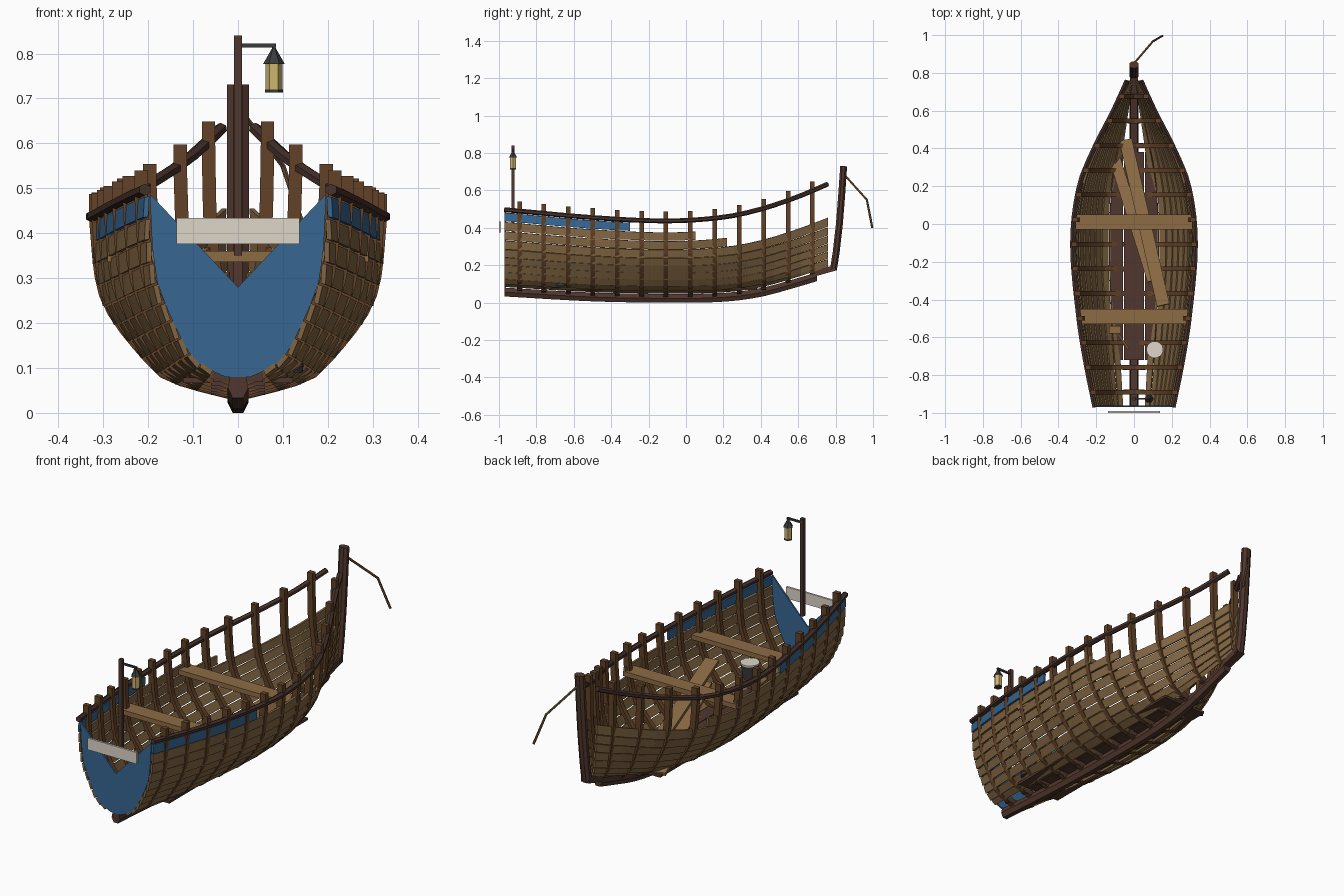
import bpy, bmesh, math
from mathutils import Vector as V

if "Cube" in bpy.data.objects:
    bpy.data.objects.remove(bpy.data.objects["Cube"])


def material(name, hexa):
    m = bpy.data.materials.new(name)
    c = [int(hexa[i:i + 2], 16) / 255 for i in (0, 2, 4)]
    m.diffuse_color = [((v + .055) / 1.055) ** 2.4 if v > .04 else v / 12.92 for v in c] + [1]
    m.use_nodes = True
    m.node_tree.nodes["Principled BSDF"].inputs["Base Color"].default_value = m.diffuse_color
    return m


PLANK = material("weathered_plank", "816542")
BENCH = material("bench_wood", "8D6C45")
RIB = material("rib_brown", "624227")
RAIL = material("rail_dark_brown", "44302A")
KEEL = material("keel_red_brown", "50372D")
BLUE = material("blue_paint", "376692")
PALE = material("pale_board", "DED6C8")
METAL = material("dark_metal", "3A3A3C")
GLASS = material("lamp_glass", "CDB670")
ROPE = material("rope", "70583A")


def loft(name, rings, mat):
    """Join equal rings of points into a closed, capped solid."""
    bm = bmesh.new()
    vs = [[bm.verts.new(p) for p in r] for r in rings]
    n = len(rings[0])
    for a, b in zip(vs, vs[1:]):
        for i in range(n):
            j = (i + 1) % n
            bm.faces.new((a[i], a[j], b[j], b[i]))
    bm.faces.new(vs[0])
    bm.faces.new(vs[-1])
    bmesh.ops.recalc_face_normals(bm, faces=bm.faces)
    me = bpy.data.meshes.new(name)
    bm.to_mesh(me)
    bm.free()
    me.materials.append(mat)
    ob = bpy.data.objects.new(name, me)
    bpy.context.collection.objects.link(ob)
    return ob


def tube(name, pts, ra, rb, n, mat, up=(0, 0, 1)):
    """Sweep an n-sided section; ra is the sideways radius, rb the other."""
    pts = [V(p) for p in pts]
    rings = []
    for i, p in enumerate(pts):
        t = (pts[min(i + 1, len(pts) - 1)] - pts[max(i - 1, 0)]).normalized()
        a = t.cross(V(up)).normalized()
        b = a.cross(t)
        ang = [2 * math.pi * (k + .5) / n for k in range(n)]
        rings.append([p + a * ra * math.cos(q) + b * rb * math.sin(q) for q in ang])
    return loft(name, rings, mat)


def bar(name, p, q, w, h, mat, up=(0, 0, 1)):
    return tube(name, [p, q], w / 2 * math.sqrt(2), h / 2 * math.sqrt(2), 4, mat, up)


def turned(name, x, y, profile, n, mat):
    """Vertical turned part from (radius, height) pairs."""
    return loft(name, [[(x + r * math.cos(2 * math.pi * k / n), y + r * math.sin(2 * math.pi * k / n), z)
                        for k in range(n)] for r, z in profile], mat)


def smooth(table, x):
    """Cubic interpolation through (x, value) pairs."""
    m = len(table)

    def slope(i):
        a, b = table[max(i - 1, 0)], table[min(i + 1, m - 1)]
        return (b[1] - a[1]) / (b[0] - a[0])
    i = max(0, min(m - 2, sum(1 for p in table if p[0] <= x) - 1))
    (x0, y0), (x1, y1) = table[i], table[i + 1]
    d = x1 - x0
    u = (x - x0) / d
    return ((2 * u**3 - 3 * u**2 + 1) * y0 + (u**3 - 2 * u**2 + u) * d * slope(i)
            + (3 * u**2 - 2 * u**3) * y1 + (u**3 - u**2) * d * slope(i + 1))


# Hull lines: half width, gunwale height and keel height along y
WIDTH = [(-.97, .205), (-.75, .25), (-.5, .29), (-.1, .323), (.2, .288), (.4, .209), (.6, .107), (.76, .034)]
SHEER = [(-.97, .497), (-.5, .455), (-.1, .437), (.2, .457), (.4, .5), (.6, .567), (.76, .635)]
BASE = [(-.97, .068), (-.5, .042), (-.1, .035), (.2, .04), (.4, .066), (.6, .12), (.76, .168)]
SECTION = [(0, 0), (.3, .06), (.5, .11), (.66, .24), (.83, .41), (.92, .53), (.97, .7), (1, 1)]
ARC = [0]
for a, b in zip(SECTION, SECTION[1:]):
    ARC.append(ARC[-1] + math.hypot((b[0] - a[0]) * .32, (b[1] - a[1]) * .4))
ARC = [a / ARC[-1] for a in ARC]


def hull(y, t):
    """Point (x, z) on the hull, t running from the keel to the gunwale."""
    i = max(0, min(len(ARC) - 2, sum(1 for a in ARC if a <= t) - 1))
    u = (t - ARC[i]) / (ARC[i + 1] - ARC[i])
    fx, fz = [SECTION[i][k] * (1 - u) + SECTION[i + 1][k] * u for k in (0, 1)]
    b = smooth(BASE, y)
    return V((fx * smooth(WIDTH, y), b + fz * (smooth(SHEER, y) - b)))


def normal(y, t):
    d = (hull(y, min(1, t + .03)) - hull(y, max(0, t - .03))).normalized()
    return V((d.y, -d.x))


def span(a, b, n):
    return [a + (b - a) * i / n for i in range(n + 1)]


# Planking, the upper runs broken short, the top one painted
for s, side in ((1, "right"), (-1, "left")):
    for k in range(10):
        t0, t1 = .162 + .082 * k, .162 + .082 * k + .074
        end = {9: -.3, 8: .05, 7: .22}.get(k, .76)
        rings = []
        for y in span(-.97, end, 24):
            ring = []
            for t, d in ((t0, -.002), (t0, .009), (t1, .004), (t1, -.007)):
                p = hull(y, t) + normal(y, t) * d
                ring.append((s * p.x, y, p.y))
            rings.append(ring)
        loft(f"{side}_plank_{k}", rings, BLUE if k == 9 else PLANK)
    # Gunwale rail
    tube(side + "_rail", [(s * (smooth(WIDTH, y) + .002), y, smooth(SHEER, y)) for y in span(-.97, .757, 24)],
         .015, .013, 6, RAIL)

# Ribs with floor timbers across the keel
for i in range(13):
    y = -.89 + i * .1305
    for s, side in ((1, "right"), (-1, "left")):
        rings = []
        for t in span(.0, 1, 13):
            p, n = hull(y, t), normal(y, t)
            rings.append([(s * (p.x + n.x * a), y + b, p.y + n.y * a)
                          for a, b in ((-.021, -.012), (.009, -.012), (.009, .012), (-.021, .012))])
        rings.append([(x, q, smooth(SHEER, y) + .05) for x, q, z in rings[-1]])
        loft(f"{side}_rib_{i}", rings, RIB)
    w = min(.06, smooth(WIDTH, y) * .25)
    z = smooth(BASE, y) + .016
    bar(f"floor_timber_{i}", (-w, y, z), (w, y, z), .026, .022, KEEL)

# Keel, stem foot and stem post
loft("keel", [[(x, y, smooth(BASE, y) + d) for x, d in
               ((-.012, -.035), (.012, -.035), (.023, -.012), (.018, .012), (-.018, .012), (-.023, -.012))]
              for y in span(-.97, .7, 24)], KEEL)
bar("stem_foot", (0, .675, .152), (0, .8, .187), .044, .03, KEEL)
tube("stem_post", [(0, .788, .175), (0, .803, .27), (0, .82, .42), (0, .832, .57), (0, .843, .73)],
     .026, .02, 8, KEEL, (0, 1, 0))

# Floor boards
for name, x, w in (("left", -.09, .065), ("middle", 0, .108), ("right", .09, .065)):
    bar(name + "_floor_board", (x, -.72, .073), (x, .38, .073), w, .012, KEEL)

# Transom with V-shaped notch
half = [hull(-.97, t) for t in span(.08, .985, 14)]
outline = [(p.x * .96, p.y) for p in half] + [(0, .28)] + [(-p.x * .96, p.y) for p in reversed(half)]
loft("transom", [[(x, y, z) for x, z in outline] for y in (-.97, -.962)], BLUE)

# Blank board on the stern
bar("stern_board", (-.137, -.995, .405), (.137, -.995, .405), .01, .058, PALE)

# Benches and loose planks
bar("middle_bench", (-.31, .01, .348), (.31, .01, .348), .08, .024, BENCH)
bar("rear_bench", (-.29, -.49, .348), (.29, -.49, .348), .08, .024, BENCH)
bar("loose_plank_1", (-.045, .445, .105), (.155, -.43, .275), .068, .016, BENCH)
bar("loose_plank_2", (-.108, .365, .078), (.1, -.3, .225), .06, .016, BENCH)

# Bucket and mallet
turned("bucket", .11, -.665, [(.034, .09), (.042, .18)], 14, METAL)
turned("bucket_lid", .11, -.665, [(.045, .18), (.045, .188)], 14, PALE)
bar("mallet_head", (-.132, -.56, .125), (-.07, -.56, .125), .04, .036, BENCH)
bar("mallet_handle", (-.1, -.56, .125), (-.03, -.66, .1), .01, .01, BENCH)

# Lamp post and lantern
bar("lamp_post", (0, -.925, .35), (0, -.925, .84), .018, .018, KEEL, (0, 1, 0))
bar("lamp_arm", (0, -.925, .818), (.085, -.925, .818), .009, .009, METAL)
turned("lantern_roof", .08, -.925, [(.024, .777), (.004, .812), (.004, .82)], 6, METAL)
turned("lantern_glass", .08, -.925, [(.019, .719), (.019, .777)], 6, GLASS)
turned("lantern_base", .08, -.925, [(.02, .713), (.02, .72)], 6, METAL)

# Mooring rope hanging from the stem
tube("mooring_rope", [(0, .85, .68), (.1, .967, .55), (.15, .996, .4)], .006, .006, 6, ROPE)
